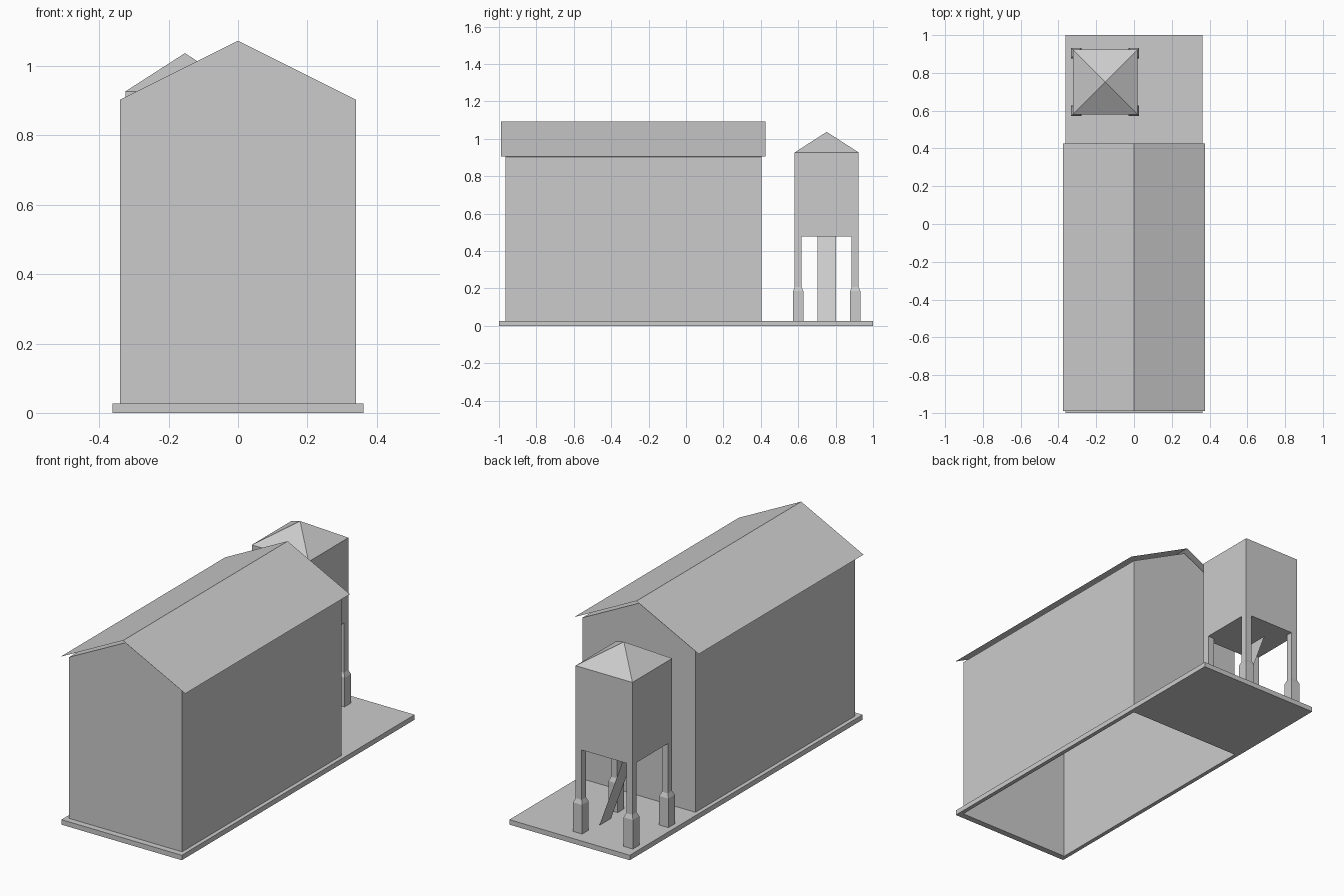
import bpy
import bmesh

default_cube = bpy.data.objects.get("Cube")
if default_cube:
    bpy.data.objects.remove(default_cube, do_unlink=True)

# Plain grey for the whole model
GREY = (0.6, 0.6, 0.6, 1)
grey = bpy.data.materials.new("plain_grey")
grey.use_nodes = True
grey.diffuse_color = GREY
grey.node_tree.nodes["Principled BSDF"].inputs["Base Color"].default_value = GREY

# Main dimensions
SLAB_X, SLAB_TOP = 0.362, 0.027
BARN_X, BARN_FRONT, BARN_BACK = 0.34, -0.966, 0.404
EAVE, RIDGE = 0.903, 1.073
TOWER_X, TOWER_Y, TOWER_HALF = -0.153, 0.752, 0.171
TOWER_BOTTOM, TOWER_TOP, TOWER_PEAK = 0.478, 0.927, 1.037


def make_object(name, bm, fix_normals=True):
    if fix_normals:
        bmesh.ops.recalc_face_normals(bm, faces=bm.faces)
    mesh = bpy.data.meshes.new(name)
    bm.to_mesh(mesh)
    bm.free()
    mesh.materials.append(grey)
    obj = bpy.data.objects.new(name, mesh)
    bpy.context.collection.objects.link(obj)
    return obj


def add_box(name, x, y, z):
    """Box from (low, high) ranges on each axis."""
    bm = bmesh.new()
    bmesh.ops.create_cube(bm, size=1)
    for v in bm.verts:
        v.co = [low + (c + 0.5) * (high - low)
                for c, (low, high) in zip(v.co, (x, y, z))]
    return make_object(name, bm)


def extrude_profile(name, profile, y0, y1, closed):
    """Sweep an x-z profile along y; closed profiles get end caps."""
    bm = bmesh.new()
    front = [bm.verts.new((x, y0, z)) for x, z in profile]
    back = [bm.verts.new((x, y1, z)) for x, z in profile]
    for i in range(len(profile) - 1):
        bm.faces.new((front[i], front[i + 1], back[i + 1], back[i]))
    if closed:
        bm.faces.new(front)
        bm.faces.new(back)
    return make_object(name, bm, closed)


def square_stack(name, cx, cy, rings):
    """Square column through (half width, height) rings; zero width is a point."""
    bm = bmesh.new()
    loops = []
    for half, z in rings:
        if half == 0:
            loops.append([bm.verts.new((cx, cy, z))] * 4)
        else:
            loops.append([bm.verts.new((cx + sx * half, cy + sy * half, z))
                          for sx, sy in ((-1, -1), (1, -1), (1, 1), (-1, 1))])
    for low, high in zip(loops, loops[1:]):
        for i in range(4):
            j = (i + 1) % 4
            corners = [low[i], low[j], high[j], high[i]]
            bm.faces.new(list(dict.fromkeys(corners)))
    bm.faces.new(loops[0])
    if rings[-1][0]:
        bm.faces.new(loops[-1])
    return make_object(name, bm)


# Ground slab, open beneath the barn
slab = add_box("ground_slab", (-SLAB_X, SLAB_X), (-1, 1), (0, SLAB_TOP))
cutter = add_box("slab_opening_cutter", (-BARN_X, BARN_X),
                 (BARN_FRONT, BARN_BACK), (-0.1, 0.1))
cutter.hide_render = True
cutter.hide_viewport = True
opening = slab.modifiers.new("opening", "BOOLEAN")
opening.operation = "DIFFERENCE"
opening.solver = "EXACT"
opening.object = cutter

# Barn shell with gable ends and an open bottom
extrude_profile("barn_walls",
                [(BARN_X, SLAB_TOP), (BARN_X, EAVE), (0, RIDGE),
                 (-BARN_X, EAVE), (-BARN_X, SLAB_TOP)],
                BARN_FRONT, BARN_BACK, True)

# Thin overhanging roof sheet floating just above the gables
extrude_profile("barn_roof", [(-0.375, 0.905), (0, 1.093), (0.375, 0.905)],
                BARN_FRONT - 0.023, BARN_BACK + 0.022, False)

# Tower bin with a pyramid top
square_stack("tower_bin", TOWER_X, TOWER_Y,
             [(TOWER_HALF, TOWER_BOTTOM), (TOWER_HALF, TOWER_TOP), (0, TOWER_PEAK)])

# Four legs on thicker footings with tapered shoulders
LEG_HALF, FOOT_HALF = 0.0185, 0.0275
offset = TOWER_HALF - LEG_HALF
for side, sx in (("right", -1), ("left", 1)):
    for end, sy in (("front", -1), ("back", 1)):
        square_stack(f"tower_leg_{end}_{side}",
                     TOWER_X + sx * offset, TOWER_Y + sy * offset,
                     [(FOOT_HALF, 0), (FOOT_HALF, 0.185),
                      (LEG_HALF, 0.207), (LEG_HALF, TOWER_BOTTOM)])

# Sloping chute sheet under the bin
extrude_profile("chute", [(-0.205, TOWER_BOTTOM), (-0.04, SLAB_TOP)],
                TOWER_Y - 0.05, TOWER_Y + 0.05, False)
